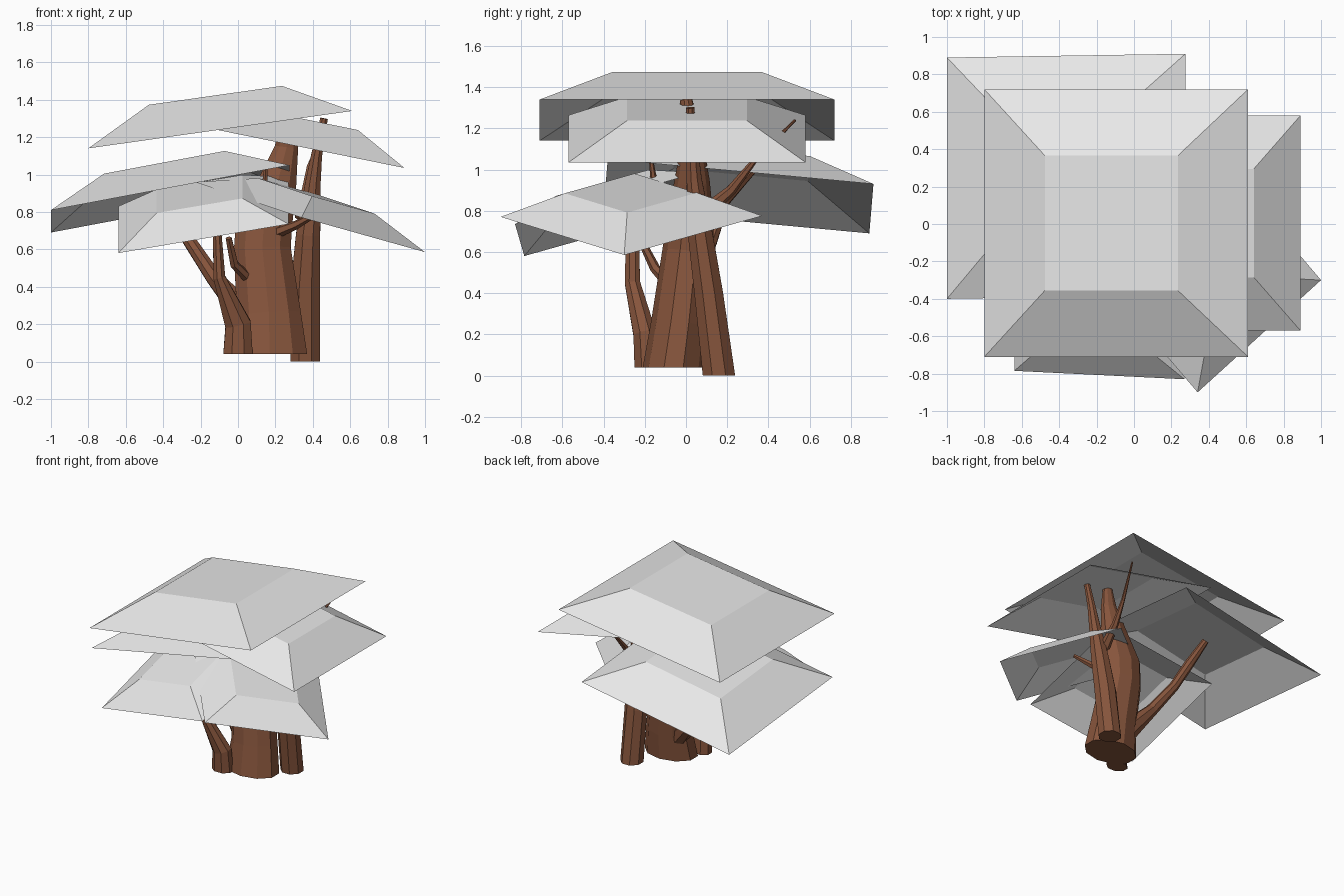
import bpy, math
from mathutils import Vector


def material(name, rgb):
    m = bpy.data.materials.new(name)
    m.diffuse_color = (*rgb, 1)
    return m


leaf = material("leaf grey", (0.8, 0.8, 0.8))
bark = material("bark brown", (0.24, 0.09, 0.045))


def add_object(name, verts, faces, mat):
    mesh = bpy.data.meshes.new(name)
    mesh.from_pydata(verts, [], faces)
    mesh.materials.append(mat)
    obj = bpy.data.objects.new(name, mesh)
    bpy.context.collection.objects.link(obj)
    return obj


def canopy(name, corner, right, back):
    """Open-bottomed tilted frustum; three rim corners give its square rim."""
    c, r, b = Vector(corner), Vector(right), Vector(back)
    u, v = (r - c) / 2, (b - c) / 2
    mid = (r + b) / 2
    top = mid + u.cross(v).normalized() * u.length * 0.26
    signs = [(-1, -1), (1, -1), (1, 1), (-1, 1)]
    verts = [mid + u * i + v * j for i, j in signs]
    verts += [top + (u * i + v * j) * 0.505 for i, j in signs]
    faces = [(i, (i + 1) % 4, (i + 1) % 4 + 4, i + 4) for i in range(4)]
    add_object(name, verts, faces + [(4, 5, 6, 7)], leaf)


def limb(name, stations, sides=8):
    """Faceted limb through stations of (x, y, z, radius x, radius y)."""
    pts = [Vector(s[:3]) for s in stations]
    verts, faces = [], []
    for k, s in enumerate(stations):
        t = pts[min(k + 1, len(pts) - 1)] - pts[max(k - 1, 0)]
        if k == 0:
            t = Vector((0, 0, 1)) if stations[0][2] < 0.1 else t
        q = Vector((0, 0, 1)).rotation_difference(t.normalized())
        for i in range(sides):
            a = math.tau * (i + 0.5) / sides
            verts.append(pts[k] + q @ Vector((s[3] * math.cos(a), s[-1] * math.sin(a), 0)))
    for k in range(len(pts) - 1):
        for i in range(sides):
            j = (i + 1) % sides
            a, b = k * sides, (k + 1) * sides
            faces.append((a + i, a + j, b + j, b + i))
    faces.append(tuple(reversed(range(sides))))
    faces.append(tuple(range(len(verts) - sides, len(verts))))
    add_object(name, verts, faces, bark)


# Five foliage caps
canopy("top_canopy", (-0.80, -0.71, 1.14), (0.61, -0.71, 1.34), (-0.80, 0.72, 1.14))
canopy("right_canopy", (-0.236, -0.57, 1.264), (0.89, -0.57, 1.035), (-0.236, 0.58, 1.264))
canopy("back_left_canopy", (-1.0, -0.40, 0.81), (0.275, -0.38, 1.05), (-1.0, 0.89, 0.69))
canopy("front_left_canopy", (-0.64, -0.785, 0.58), (0.27, -0.83, 0.735), (-0.64, 0.105, 0.83))
canopy("front_right_canopy", (0.34, -0.90, 0.77), (1.0, -0.30, 0.585), (-0.23, -0.23, 0.96))

# Main trunk and its rear buttress that rises into the right branch
limb("trunk", [(0.17, -0.06, 0.04, 0.21, 0.15), (0.165, -0.03, 0.25, 0.18, 0.14),
               (0.13, 0.01, 0.6, 0.16, 0.125), (0.14, 0.02, 0.75, 0.16, 0.115),
               (0.21, 0.03, 0.95, 0.11, 0.085), (0.26, 0.03, 1.15, 0.065, 0.05),
               (0.25, 0.0, 1.34, 0.035, 0.03)], 10)
limb("right_branch", [(0.36, 0.16, 0.0, 0.085, 0.085), (0.36, 0.11, 0.4, 0.085, 0.075),
                      (0.375, 0.07, 0.68, 0.07, 0.065), (0.40, 0.04, 0.95, 0.045, 0.04),
                      (0.42, 0.03, 1.1, 0.032, 0.03), (0.46, 0.02, 1.30, 0.022, 0.022)])

# Front limb and rear left limb
limb("front_limb", [(0.0, -0.19, 0.04, 0.085, 0.065), (0.0, -0.2, 0.2, 0.075, 0.06),
                    (-0.10, -0.26, 0.45, 0.035, 0.04), (-0.11, -0.26, 0.67, 0.025, 0.035),
                    (-0.15, -0.26, 0.90, 0.012, 0.012)])
limb("rear_left_limb", [(0.07, 0.0, 0.22, 0.08, 0.08), (-0.13, 0.04, 0.45, 0.045, 0.045),
                        (-0.27, 0.12, 0.66, 0.036, 0.036), (-0.36, 0.18, 0.85, 0.036, 0.036),
                        (-0.40, 0.32, 1.0, 0.025, 0.025)])

# Small side twigs
limb("rear_twig", [(0.34, 0.08, 0.78, 0.04, 0.04), (0.36, 0.22, 0.90, 0.025, 0.025),
                   (0.38, 0.33, 1.04, 0.014, 0.014), (0.46, 0.53, 1.24, 0.006, 0.006)], 6)
limb("right_twig", [(0.18, -0.04, 0.68, 0.035, 0.035), (0.31, -0.11, 0.73, 0.024, 0.024),
                    (0.42, -0.17, 0.79, 0.014, 0.014)], 6)
limb("front_twig", [(0.13, -0.06, 0.75, 0.035, 0.035), (0.14, -0.15, 0.9, 0.02, 0.02),
                    (0.15, -0.17, 1.05, 0.01, 0.01)], 6)
limb("low_twig", [(0.08, -0.06, 0.42, 0.03, 0.03), (-0.02, -0.15, 0.52, 0.025, 0.025),
                  (-0.05, -0.22, 0.66, 0.018, 0.018)], 6)
